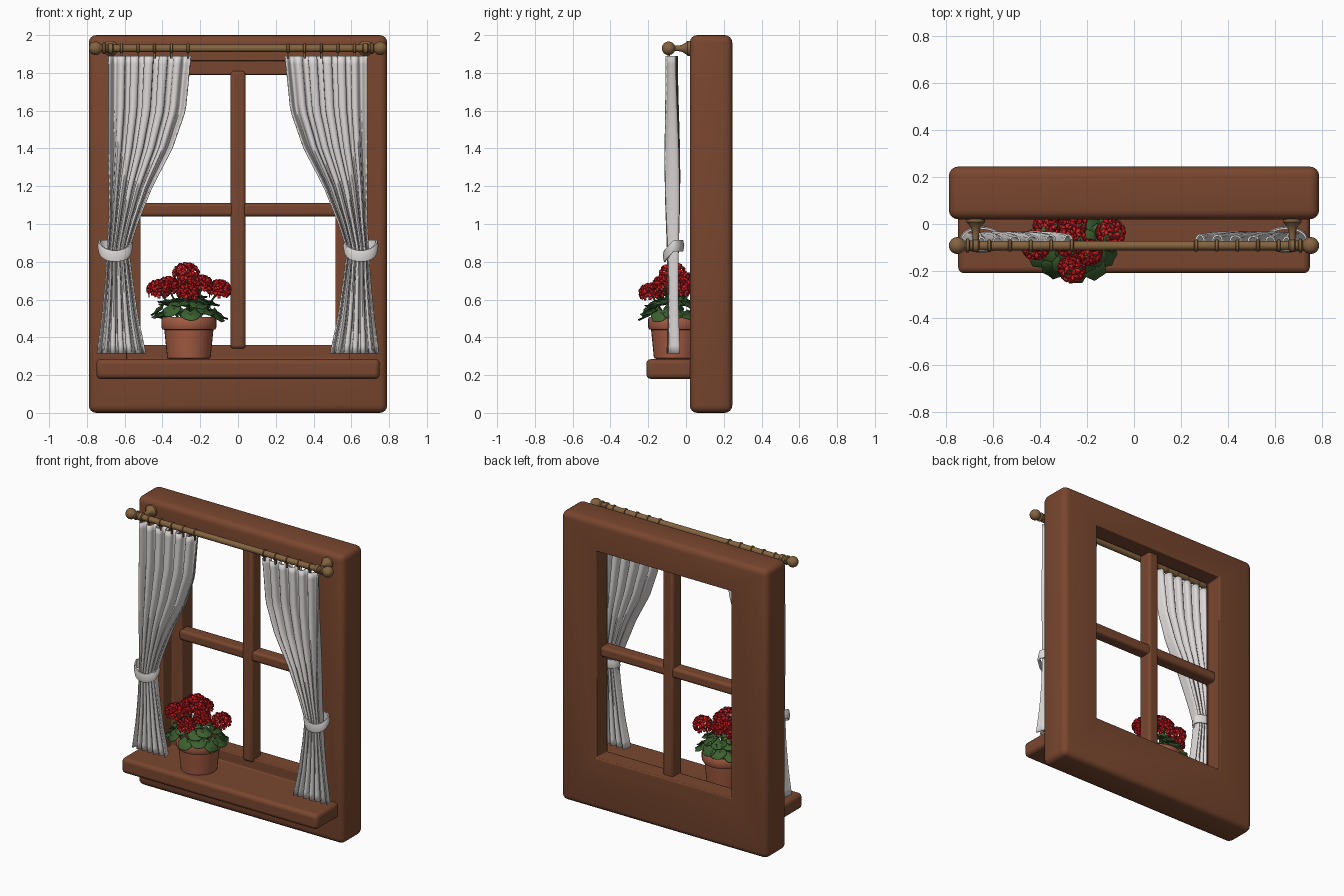
import bpy, bmesh, math, random
from mathutils import Vector, Matrix

if "Cube" in bpy.data.objects:
    bpy.data.objects.remove(bpy.data.objects["Cube"])

random.seed(4)


def mat(name, r, g, b):
    m = bpy.data.materials.new(name)
    m.diffuse_color = (r, g, b, 1)
    m.use_nodes = True
    m.node_tree.nodes["Principled BSDF"].inputs["Base Color"].default_value = m.diffuse_color
    return m


WOOD = mat("brown wood", 0.19, 0.062, 0.028)
BRASS = mat("tan rod wood", 0.23, 0.125, 0.05)
CLOTH = mat("white cloth", 0.72, 0.69, 0.68)
CLAY = mat("terracotta", 0.37, 0.105, 0.055)
SOIL = mat("soil", 0.05, 0.025, 0.015)
RED = mat("petal red", 0.68, 0.014, 0.018)
DARK_RED = mat("deep petal red", 0.38, 0.008, 0.012)
GREEN = mat("leaf green", 0.045, 0.12, 0.03)


def finish(name, bm, mats, angle=35, bevel=0, solid=0):
    if not solid or bevel:
        bmesh.ops.recalc_face_normals(bm, faces=bm.faces)
    me = bpy.data.meshes.new(name)
    bm.to_mesh(me)
    bm.free()
    ob = bpy.data.objects.new(name, me)
    bpy.context.collection.objects.link(ob)
    for m in mats:
        me.materials.append(m)
    if solid:
        s = ob.modifiers.new("thickness", 'SOLIDIFY')
        s.thickness, s.offset = solid, 0
    if bevel:
        b = ob.modifiers.new("bevel", 'BEVEL')
        b.width, b.segments, b.limit_method = bevel, 3, 'ANGLE'
    bpy.ops.object.select_all(action='DESELECT')
    ob.select_set(True)
    bpy.context.view_layer.objects.active = ob
    bpy.ops.object.shade_smooth_by_angle(angle=math.radians(angle))
    return ob


def box(name, x, y, z, m, bevel):
    bm = bmesh.new()
    size = (x[1] - x[0], y[1] - y[0], z[1] - z[0])
    mid = ((x[0] + x[1]) / 2, (y[0] + y[1]) / 2, (z[0] + z[1]) / 2)
    bmesh.ops.create_cube(bm, size=1, matrix=Matrix.Translation(mid) @ Matrix.Diagonal((*size, 1)))
    return finish(name, bm, [m], bevel=bevel)


def lathe(name, profile, origin, axis, m, n=24):
    """Turn (radius, distance) points about an axis."""
    bm = bmesh.new()
    q = Vector(axis).to_track_quat('Z', 'Y')
    rings = []
    for r, d in profile:
        rings.append([bm.verts.new(Vector(origin) + q @ Vector(
            (r * math.cos(math.tau * i / n), r * math.sin(math.tau * i / n), d))) for i in range(n)])
    for a, b in zip(rings, rings[1:]):
        for i in range(n):
            bm.faces.new((a[i], a[(i + 1) % n], b[(i + 1) % n], b[i]))
    bm.faces.new(rings[0])
    bm.faces.new(rings[-1])
    return finish(name, bm, [m])


# Window frame: nested rectangles bridged into a stepped ring
bm = bmesh.new()
steps = [(0.79, 0, 2, 0.02), (0.59, 0.285, 1.865, 0.02), (0.59, 0.285, 1.865, 0.12),
         (0.515, 0.36, 1.79, 0.12), (0.515, 0.36, 1.79, 0.245), (0.79, 0, 2, 0.245)]
loops = [[bm.verts.new((sx * w, y, z)) for sx, z in ((-1, a), (1, a), (1, b), (-1, b))]
         for w, a, b, y in steps]
for k in range(6):
    p, q = loops[k], loops[(k + 1) % 6]
    for i in range(4):
        bm.faces.new((p[i], p[(i + 1) % 4], q[(i + 1) % 4], q[i]))
outer = set(loops[0] + loops[5])
bmesh.ops.bevel(bm, geom=[e for e in bm.edges if set(e.verts) <= outer],
                offset=0.04, segments=4, profile=0.5, affect='EDGES')
finish("window_frame", bm, [WOOD], bevel=0.008)

# Glazing bars and sill
box("vertical_bar", (-0.04, 0.04), (0.10, 0.20), (0.34, 1.81), WOOD, 0.018)
box("horizontal_bar", (-0.53, 0.53), (0.105, 0.195), (1.04, 1.11), WOOD, 0.018)
box("window_sill", (-0.75, 0.75), (-0.21, 0.06), (0.18, 0.285), WOOD, 0.025)

# Curtain rod with ball ends, brackets and rings
ROD_Y, ROD_Z = -0.092, 1.93
lathe("curtain_rod", [(0.02, -0.73), (0.02, 0.73)], (0, ROD_Y, ROD_Z), (1, 0, 0), BRASS)
for s in (-1, 1):
    ball = [(0.021, 0.66), (0.028, 0.665), (0.028, 0.685), (0.021, 0.69), (0.021, 0.70),
            (0.03, 0.705), (0.03, 0.715), (0.02, 0.72)]
    ball += [(max(0.036 * math.sin(t), 0.001), 0.754 - 0.036 * math.cos(t))
             for t in [math.pi * (0.2 + 0.08 * i) for i in range(11)]]
    lathe("rod_end", ball, (0, ROD_Y, ROD_Z), (s, 0, 0), BRASS)
    lathe("rod_bracket", [(0.014, 0), (0.014, 0.05), (0.02, 0.075), (0.03, 0.09), (0.04, 0.1), (0.04, 0.118)],
          (s * 0.675, ROD_Y, ROD_Z), (0, 1, 0), BRASS)
    for i in range(5):
        x = s * (0.265 + 0.088 * i)
        lathe("curtain_ring", [(0.021, -0.008), (0.026, -0.005), (0.026, 0.005), (0.021, 0.008)],
              (x, ROD_Y, ROD_Z), (1, 0, 0), BRASS, 16)
        box("ring_clip", (x - 0.006, x + 0.006), (ROD_Y - 0.006, ROD_Y + 0.006), (1.875, 1.915), BRASS, 0.002)

# Curtains: (height, outer edge, inner edge)
EDGES = [(1.89, 0.685, 0.25), (1.6, 0.685, 0.28), (1.4, 0.685, 0.35), (1.2, 0.683, 0.455),
         (1.0, 0.683, 0.535), (0.86, 0.69, 0.58), (0.7, 0.70, 0.56), (0.5, 0.72, 0.53), (0.315, 0.745, 0.49)]


def curtain_edges(z):
    for (z1, a1, b1), (z0, a0, b0) in zip(EDGES, EDGES[1:]):
        if z >= z0 - 1e-6:
            t = (z - z0) / (z1 - z0)
            return a0 + (a1 - a0) * t, b0 + (b1 - b0) * t


for s in (-1, 1):
    bm = bmesh.new()
    rows, cols = 36, 72
    grid = []
    for j in range(rows + 1):
        z = 1.89 - 1.575 * j / rows
        a, b = curtain_edges(z)
        depth = 0.03 + 0.006 * math.cos(z * 5)
        line = []
        for i in range(cols + 1):
            u = i / cols
            phase = math.tau * 6 * u + 0.5 * math.sin(5 * u)
            x = a + (b - a) * (u + 0.022 * math.sin(2 * phase) * math.sin(math.pi * u))
            y = -0.07 - depth * math.cos(phase) - 0.012 * (z - 0.9) * (1 - u)
            line.append(bm.verts.new((s * x, y, z)))
        grid.append(line)
    for p, q in zip(grid, grid[1:]):
        for i in range(cols):
            bm.faces.new((p[i], p[i + 1], q[i + 1], q[i]))
    finish("curtain", bm, [CLOTH], angle=60, solid=0.008)

    # Tie band slung around the gathered waist
    bm = bmesh.new()
    rings = []
    for i in range(32):
        t = math.tau * i / 32
        dip = 0.885 - 0.055 * max(0, -math.sin(t))
        rings.append([bm.verts.new((s * (0.65 + (0.08 + dr) * math.cos(t)),
                                    -0.066 + (0.043 + dr) * math.sin(t), dip + dz))
                      for dr, dz in ((0, -0.03), (0.008, -0.03), (0.014, 0), (0.008, 0.03), (0, 0.03))])
    for k in range(32):
        p, q = rings[k], rings[(k + 1) % 32]
        for i in range(5):
            bm.faces.new((p[i], p[(i + 1) % 5], q[(i + 1) % 5], q[i]))
    finish("curtain_tie", bm, [CLOTH], angle=50)

# Flower pot
PX, PY = -0.26, -0.055
lathe("flower_pot", [(0.10, 0.285), (0.115, 0.29), (0.13, 0.44), (0.14, 0.442), (0.146, 0.455), (0.146, 0.495),
                     (0.138, 0.508), (0.125, 0.508), (0.12, 0.48)], (PX, PY, 0), (0, 0, 1), CLAY, 32)
lathe("soil", [(0.122, 0.47), (0.122, 0.49)], (PX, PY, 0), (0, 0, 1), SOIL)

# Leaves: cupped discs in three tiers
bm = bmesh.new()
for count, reach, height, size, lean in ((11, 0.155, 0.535, 0.055, 0.5), (9, 0.11, 0.58, 0.055, 0.35),
                                         (5, 0.05, 0.61, 0.05, 0.2)):
    for k in range(count):
        a = math.tau * (k + 0.4 * random.random()) / count
        place = Matrix.Translation((PX + reach * 1.05 * math.cos(a), PY - 0.02 + reach * 0.88 * math.sin(a),
                                    height + random.uniform(-0.02, 0.02)))
        turn = Matrix.Rotation(a, 4, 'Z') @ Matrix.Rotation(lean + random.uniform(-0.2, 0.4), 4, 'Y')
        mid = bm.verts.new(place @ turn @ Vector((-0.015, 0, -0.014)))
        rim = []
        for i in range(12):
            t = math.tau * i / 12
            r = size * (0.9 + 0.1 * (i % 2)) * (0.55 if i == 6 else 1)
            rim.append(bm.verts.new(place @ turn @ Vector((r * math.cos(t), r * math.sin(t), 0.006 * (i % 2)))))
        for i in range(12):
            bm.faces.new((mid, rim[i], rim[(i + 1) % 12]))
finish("leaves", bm, [GREEN], solid=0.004)

# Flower heads: five-petal florets spread over a dome, each head on a stem
HEADS = [(-0.275, -0.07, 0.735, 0.07), (-0.42, -0.09, 0.65, 0.06), (-0.10, -0.04, 0.65, 0.06),
         (-0.265, -0.19, 0.635, 0.055), (-0.37, -0.01, 0.67, 0.055), (-0.19, -0.12, 0.68, 0.05),
         (-0.26, 0.00, 0.69, 0.055)]
for hx, hy, hz, hr in HEADS:
    bm = bmesh.new()
    n = 20
    for k in range(n):
        h = 1 - 1.45 * (k + 0.5) / n
        a = k * 2.39996
        w = math.sqrt(1 - h * h)
        d = Vector((w * math.cos(a), w * math.sin(a), h))
        base = Vector((hx, hy, hz)) + Vector((d.x * hr * 0.85, d.y * hr * 0.85, d.z * hr * 0.7))
        q = d.to_track_quat('Z', 'Y')
        spin = random.random() * 6
        for i in range(5):
            t = spin + math.tau * i / 5
            pts = [(0, 0, 0), (0.017, -0.55, 0.006), (0.027, -0.28, 0.009), (0.027, 0.28, 0.009), (0.017, 0.55, 0.006)]
            f = bm.faces.new([bm.verts.new(base + q @ Vector((r * math.cos(t + o), r * math.sin(t + o), z)))
                              for r, o, z in pts])
            f.material_index = 1 if (k + i) % 6 == 0 else 0
    finish("flower_head", bm, [RED, DARK_RED], solid=0.003)
    root = Vector((PX + (hx - PX) * 0.25, PY + (hy - PY) * 0.25, 0.48))
    tip = Vector((hx, hy, hz))
    lathe("flower_stem", [(0.006, 0), (0.005, (tip - root).length)], root, tip - root, GREEN, 8)
